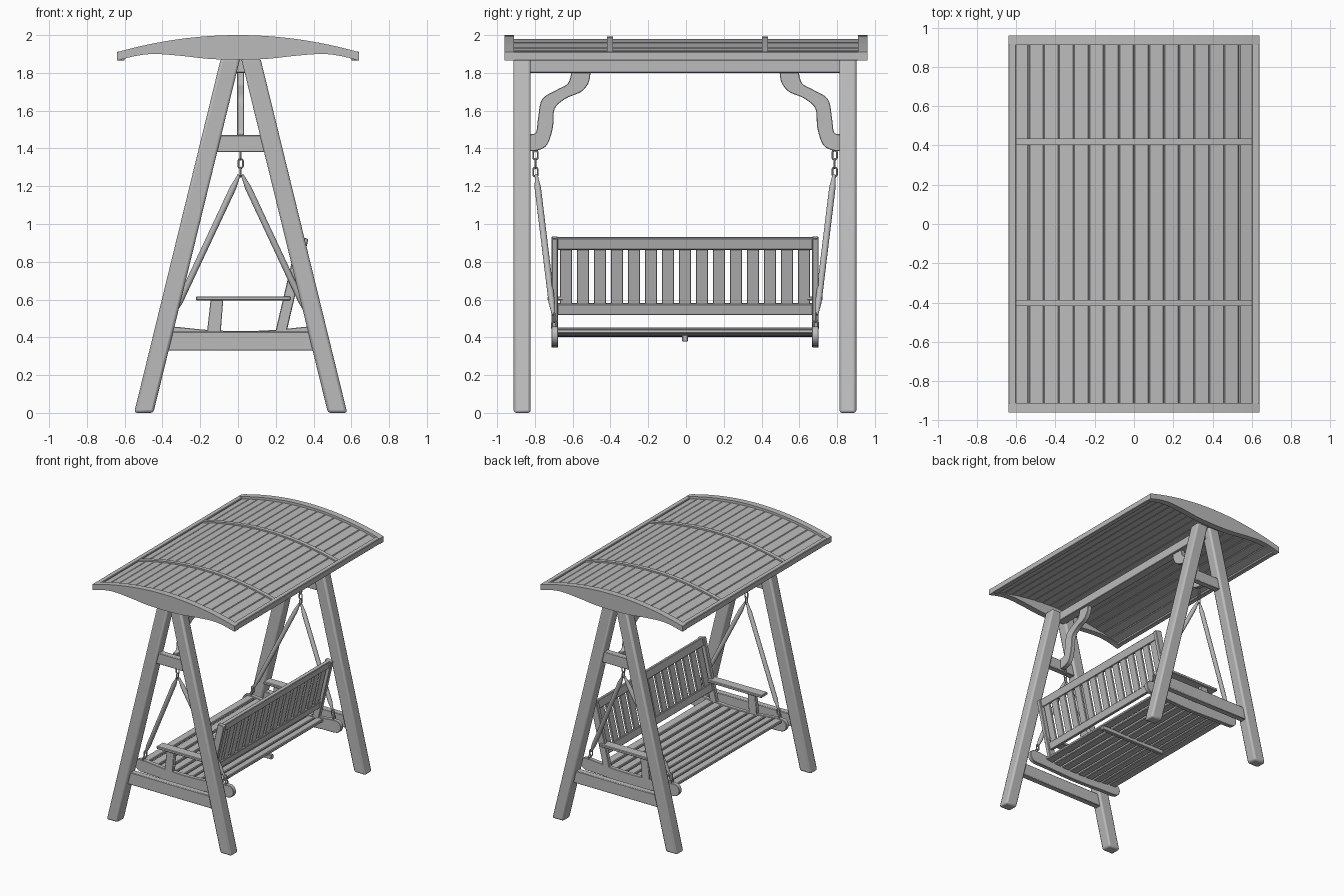
import bpy, bmesh, math
from mathutils import Vector

if "Cube" in bpy.data.objects:
    bpy.data.objects.remove(bpy.data.objects["Cube"], do_unlink=True)

GREY = (0.5, 0.5, 0.5, 1)
mat = bpy.data.materials.new("plain_grey")
mat.use_nodes = True
mat.diffuse_color = GREY
mat.node_tree.nodes["Principled BSDF"].inputs["Base Color"].default_value = GREY

CX, CY = 0.014, -0.005      # centre of the frame and bench


def finish(name, bm, bevel=0, segments=1, smooth=True):
    bmesh.ops.recalc_face_normals(bm, faces=bm.faces)
    me = bpy.data.meshes.new(name)
    bm.to_mesh(me)
    bm.free()
    me.materials.append(mat)
    ob = bpy.data.objects.new(name, me)
    bpy.context.collection.objects.link(ob)
    if bevel:
        mod = ob.modifiers.new("bevel", 'BEVEL')
        mod.width, mod.segments = bevel, segments
        mod.limit_method = 'ANGLE'
    if smooth:
        bpy.ops.object.select_all(action='DESELECT')
        ob.select_set(True)
        bpy.context.view_layer.objects.active = ob
        bpy.ops.object.shade_smooth_by_angle(angle=math.radians(35))
    return ob


def box(name, centre, size, tilt=0, bevel=0.004):
    """Board with its given size, tilted about the y axis."""
    bm = bmesh.new()
    bmesh.ops.create_cube(bm, size=1)
    bmesh.ops.scale(bm, vec=size, verts=bm.verts)
    ob = finish(name, bm, bevel, smooth=False)
    ob.location, ob.rotation_euler = centre, (0, tilt, 0)
    return ob


def plate(name, pts, axis, start, end, bevel=0, segments=1):
    """Extrude an outline: (x, z) along y, or (y, z) along x."""
    bm = bmesh.new()
    put = (lambda a, b, d: (a, d, b)) if axis == 'Y' else (lambda a, b, d: (d, a, b))
    face = bm.faces.new([bm.verts.new(put(a, b, start)) for a, b in pts])
    new = bmesh.ops.extrude_face_region(bm, geom=[face])["geom"]
    bmesh.ops.translate(bm, vec=put(0, 0, end - start),
                        verts=[v for v in new if isinstance(v, bmesh.types.BMVert)])
    return finish(name, bm, bevel, segments)


def curve_through(pts, steps=5, closed=False):
    """Smooth line through the points."""
    n, out = len(pts), []
    at = (lambda i: Vector(pts[i % n])) if closed else (lambda i: Vector(pts[max(0, min(n - 1, i))]))
    for i in range(n if closed else n - 1):
        a, b, c, d = (at(i + k) for k in (-1, 0, 1, 2))
        for s in range(steps):
            t = s / steps
            out.append(tuple(0.5 * (2 * b + (c - a) * t + (2 * a - 5 * b + 4 * c - d) * t ** 2
                                    + (3 * b - a - 3 * c + d) * t ** 3)))
    return out if closed else out + [tuple(pts[-1])]


def rod(name, p, q, radius):
    """Round pole with tapered ends."""
    p, q = Vector(p), Vector(q)
    length = (q - p).length
    bm = bmesh.new()
    rings = []
    for t, r in ((0, .5), (.03, .6), (.09, 1), (.91, 1), (.97, .6), (1, .5)):
        rings.append([bm.verts.new((radius * r * math.cos(k * math.tau / 16),
                                    radius * r * math.sin(k * math.tau / 16), t * length))
                      for k in range(16)])
    for lo, hi in zip(rings, rings[1:]):
        for k in range(16):
            bm.faces.new((lo[k], lo[k - 1], hi[k - 1], hi[k]))
    bm.faces.new(rings[0])
    bm.faces.new(rings[-1])
    ob = finish(name, bm)
    ob.location = p
    ob.rotation_euler = (q - p).to_track_quat('Z', 'Y').to_euler()


def link(name, centre, turn, height=0.058, width=0.034, wire=0.005):
    """Oval chain link standing upright."""
    bm = bmesh.new()
    rings = []
    w, straight = width / 2 - wire, (height - width) / 2
    for i in range(16):
        a = (i + .5) * math.tau / 16
        ring = []
        for k in range(8):
            b = k * math.tau / 8
            r = w + wire * math.cos(b)
            ring.append(bm.verts.new((r * math.cos(a), wire * math.sin(b),
                                      r * math.sin(a) + math.copysign(straight, math.sin(a)))))
        rings.append(ring)
    for i in range(16):
        for k in range(8):
            bm.faces.new((rings[i - 1][k - 1], rings[i - 1][k], rings[i][k], rings[i][k - 1]))
    ob = finish(name, bm)
    ob.location, ob.rotation_euler = centre, (0, 0, turn)


# Roof: arched end boards, slats, battens and eaves
def arc(x):
    return 2.0 - 0.22 * x * x


xs = [-0.64 + 1.28 * i / 32 for i in range(33)]
half = [(-.64, 1.865), (-.54, 1.89), (-.44, 1.9), (-.3, 1.89), (-.15, 1.874), (0, 1.87)]
under = curve_through(half + [(-x, z) for x, z in half[-2::-1]])
arch = [(x, arc(x)) for x in reversed(xs)] + under
for side, y in (("front", -0.96), ("back", 0.91)):
    plate("roof_arch_" + side, arch, 'Y', y, y + 0.05)
for i in range(16):
    x = (i - 7.5) * 0.0762
    box("roof_slat", (x, 0, arc(x) - 0.03), (0.078, 1.83, 0.02), math.atan(0.44 * x), 0.005)
for y in (-0.402, 0.418):
    inner = [x * 0.94 for x in xs]
    plate("roof_batten", [(x, arc(x) - 0.008) for x in inner]
          + [(x, arc(x) - 0.035) for x in reversed(inner)], 'Y', y - 0.016, y + 0.016)
for x in (-0.62, 0.62):
    box("roof_eave", (x, 0, 1.889), (0.04, 1.83, 0.048))

# Ridge beam
box("ridge_beam", (CX, CY, 1.837), (0.07, 1.7, 0.075))

# A-frames: two legs, two ties, bracket and hanging chain at each end
bracket = curve_through([(-.83, 1.475), (-.79, 1.485), (-.778, 1.56), (-.757, 1.66), (-.68, 1.71),
                         (-.62, 1.745), (-.6, 1.81)]) + \
    curve_through([(-.5, 1.81), (-.51, 1.75), (-.55, 1.7), (-.63, 1.665), (-.69, 1.61),
                   (-.7, 1.51), (-.73, 1.42), (-.78, 1.39), (-.83, 1.385)])
for s, end in ((-1, "front"), (1, "back")):
    y = CY + s * 0.862
    for d in (-1, 1):
        pts = [(CX + d * 0.564, 0), (CX + d * 0.462, 0), (CX + d * 0.002, 1.88), (CX + d * 0.104, 1.88)]
        leg = plate("leg_" + end, pts, 'Y', y - 0.045, y + 0.045, 0.014, 2)
    for low, high in ((0.33, 0.43), (1.38, 1.47)):
        reach = [0.51 - 0.245 * z for z in (low, high)]
        plate("tie_" + end, [(CX - reach[0], low), (CX + reach[0], low),
                             (CX + reach[1], high), (CX - reach[1], high)],
              'Y', y - 0.025, y + 0.025, 0.004)
    plate("bracket_" + end, [(CY - s * a, b) for a, b in bracket], 'X', CX - 0.018, CX + 0.018, 0.003)
    for i in range(3):
        link("hanging_link_" + end, (CX, CY + s * 0.792, 1.365 - i * 0.045), (i + 1) % 2 * math.pi / 2)
    # Hanging poles and lower chains
    for d in (-1, 1):
        rod("hanging_pole_" + end, (CX + d * 0.008, CY + s * 0.788, 1.26),
            (CX + d * 0.355, CY + s * 0.698, 0.52), 0.017)
        for i in range(2):
            link("lower_link_" + end, (CX + d * (0.36 + i * 0.012), CY + s * 0.692, 0.505 - i * 0.042),
                 i * math.pi / 2)


# Bench seat: curved side rails and slats
def dip(x):
    return 0.433 + 0.025 * min(1, abs(x) / 0.35) ** 2


top = [(x, dip(x)) for x in (-.38, -.3, -.2, -.1, 0, .1, .2, .3, .38)]
rail = top + [(.425, .45), (.445, .41), (.425, .37), (.38, .357), (.28, .355), (0, .345),
              (-.28, .355), (-.38, .357), (-.425, .37), (-.445, .41), (-.425, .45)]
rail = [(CX + a, b) for a, b in curve_through(rail, 3, True)]
for i in range(9):
    x = -0.37 + i * 0.078
    slope = (dip(x + 0.02) - dip(x - 0.02)) / 0.04
    box("seat_slat", (CX + x, CY, dip(x) - 0.018), (0.064, 1.37, 0.024), -math.atan(slope), 0.005)
box("seat_bearer", (CX, CY, 0.395), (0.6, 0.03, 0.036))

# Backrest, leaning towards +x
LEAN = math.atan(0.115 / 0.49)


def back_x(z):
    return 0.23 + (z - 0.44) * 0.115 / 0.49


for name, low, high in (("backrest_top_rail", .865, .93), ("backrest_bottom_rail", .52, .58)):
    z = (low + high) / 2
    box(name, (back_x(z), CY, z), (0.03, 1.36, high - low), LEAN)
for i in range(15):
    box("backrest_slat", (back_x(.72), CY + (i - 7) * 0.09, .72), (0.016, 0.064, 0.31), LEAN, 0.002)

# Bench ends: rails, posts and arms
for s, end in ((-1, "front"), (1, "back")):
    y = CY + s * 0.69
    plate("seat_rail_" + end, rail, 'Y', y - 0.017, y + 0.017, 0.003)
    box("backrest_post_" + end, (back_x(.67), y, .67), (0.058, 0.034, 0.53), LEAN)
    plate("arm_post_" + end, [(-.165, .42), (-.092, .42), (-.078, .6), (-.145, .6)], 'Y',
          y - 0.017, y + 0.017, 0.003)
    box("arm_" + end, (0.028, y - s * 0.002, .606), (0.5, 0.08, 0.022))
